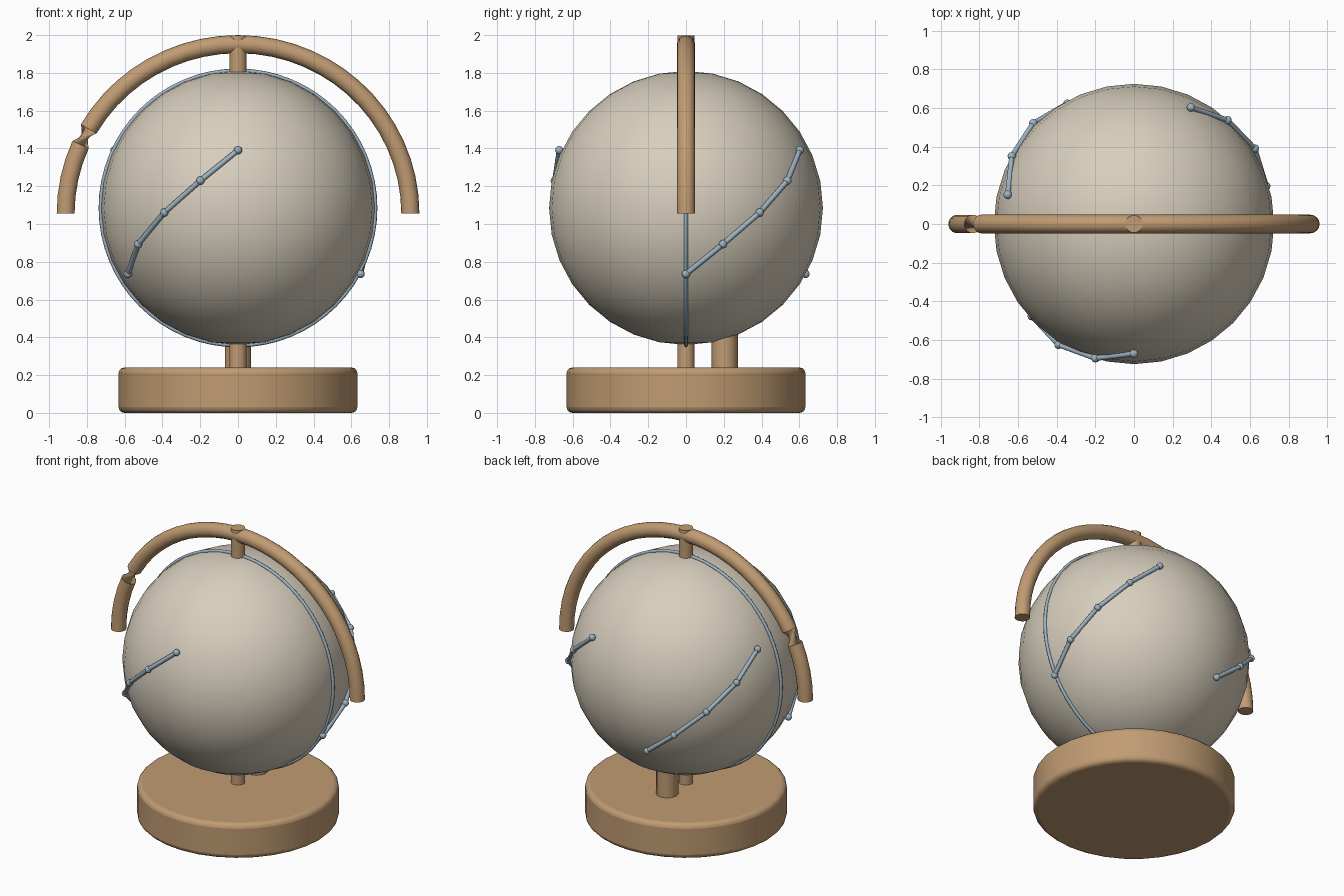
import bpy, bmesh, math
from mathutils import Vector

if "Cube" in bpy.data.objects:
    bpy.data.objects.remove(bpy.data.objects["Cube"])

CENTER = Vector((0, 0, 1.085))


def material(name, rgb):
    m = bpy.data.materials.new(name)
    m.diffuse_color = (*rgb, 1)
    m.use_nodes = True
    m.node_tree.nodes["Principled BSDF"].inputs["Base Color"].default_value = m.diffuse_color
    return m


WOOD = material("warm_wood", (0.53, 0.33, 0.17))
CREAM = material("cream", (0.68, 0.62, 0.51))
STEEL = material("blue_steel", (0.34, 0.45, 0.54))


def finish(name, mat, angle=40):
    ob = bpy.context.object
    ob.name = name
    ob.data.materials.append(mat)
    bpy.ops.object.shade_smooth_by_angle(angle=math.radians(angle))
    return ob


def cylinder(name, mat, radius, z0, z1, x=0, y=0, sides=24):
    bpy.ops.mesh.primitive_cylinder_add(vertices=sides, radius=radius, depth=z1 - z0,
                                        location=(x, y, (z0 + z1) / 2))
    return finish(name, mat)


# Round base with softened rims
base = cylinder("base", WOOD, 0.632, 0.0, 0.24, sides=32)
bevel = base.modifiers.new("soft_rim", "BEVEL")
bevel.width = 0.03
bevel.segments = 3
bevel.limit_method = "ANGLE"
bevel.angle_limit = math.radians(50)

# Pivots and rear support
cylinder("lower_pivot", WOOD, 0.045, 0.23, 0.42)
cylinder("upper_pivot", WOOD, 0.045, 1.77, 1.998)
cylinder("rear_support", WOOD, 0.07, 0.23, 0.45, y=0.205, sides=12)

# Globe and the thin meridian ring around it
bpy.ops.mesh.primitive_uv_sphere_add(segments=32, ring_count=16, radius=0.725, location=CENTER)
finish("globe", CREAM)
bpy.ops.mesh.primitive_torus_add(major_radius=0.727, minor_radius=0.011, major_segments=64,
                                 minor_segments=8, location=CENTER,
                                 rotation=(math.pi / 2, 0, 0))
finish("meridian_ring", STEEL, 60)

# Half-round arm, with a twisted neck near its left end
STEPS, SIDES, TUBE = 30, 16, 0.048
bm = bmesh.new()
rings = []
for i in range(STEPS + 1):
    t = math.pi * i / STEPS
    out = Vector((-math.cos(t), 0, math.sin(t)))
    mid = Vector((-0.9125 * math.cos(t), 0, 1.055 + 0.897 * math.sin(t)))
    twist = math.radians(125) if i < 5 else 0
    ring = []
    for j in range(SIDES):
        a = 2 * math.pi * j / SIDES + twist
        ring.append(bm.verts.new(mid + TUBE * (out * math.cos(a) + Vector((0, math.sin(a), 0)))))
    rings.append(ring)
for r0, r1 in zip(rings, rings[1:]):
    for j in range(SIDES):
        k = (j + 1) % SIDES
        bm.faces.new((r0[j], r0[k], r1[k], r1[j]))
bm.faces.new(rings[0])
bm.faces.new(rings[-1])
bmesh.ops.recalc_face_normals(bm, faces=bm.faces)
mesh = bpy.data.meshes.new("arm")
bm.to_mesh(mesh)
bm.free()
arm = bpy.data.objects.new("arm", mesh)
bpy.context.collection.objects.link(arm)
bpy.context.view_layer.objects.active = arm
bpy.ops.object.select_all(action="DESELECT")
arm.select_set(True)
finish("arm", WOOD)

# Three bead-and-rod chains winding down the globe
for c, start in enumerate((-90, 64, 167), 1):
    points = []
    for i in range(5):
        az, el = math.radians(start - 16 * i), math.radians(24.5 - 13.2 * i)
        points.append(CENTER + 0.737 * Vector((math.cos(el) * math.cos(az),
                                               math.cos(el) * math.sin(az), math.sin(el))))
    for i, p in enumerate(points, 1):
        bpy.ops.mesh.primitive_uv_sphere_add(segments=12, ring_count=8, radius=0.022, location=p)
        finish(f"chain_{c}_bead_{i}", STEEL, 60)
    for i, (p, q) in enumerate(zip(points, points[1:]), 1):
        d = q - p
        bpy.ops.mesh.primitive_cylinder_add(vertices=10, radius=0.014, depth=d.length,
                                            location=(p + q) / 2,
                                            rotation=d.to_track_quat("Z", "Y").to_euler())
        finish(f"chain_{c}_rod_{i}", STEEL)
